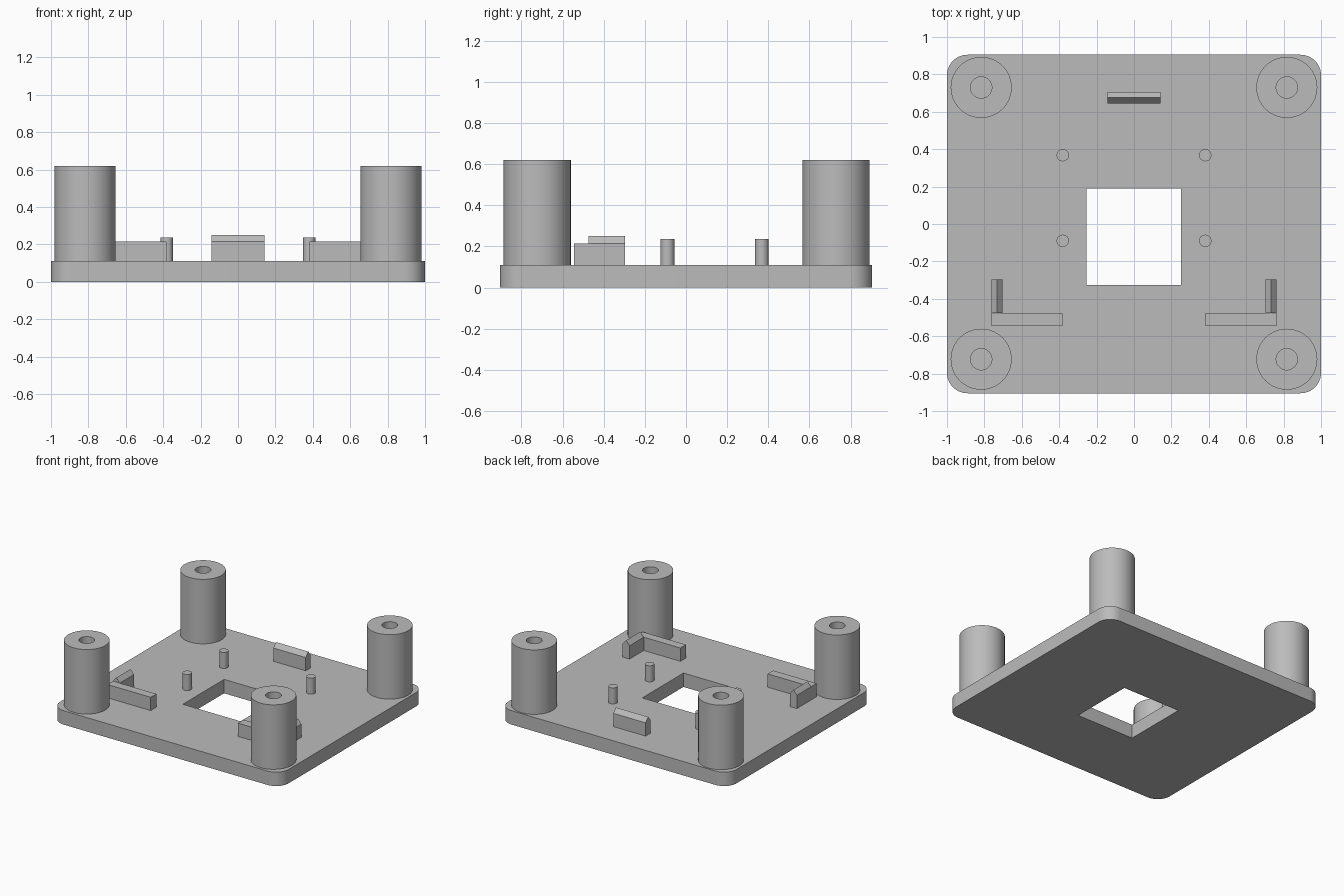
import bpy, bmesh, math
from mathutils import Vector

cube = bpy.data.objects.get("Cube")
if cube:
    bpy.data.objects.remove(cube, do_unlink=True)

grey = bpy.data.materials.new("plain grey")
grey.use_nodes = True
grey.diffuse_color = (0.5, 0.5, 0.5, 1)
grey.node_tree.nodes["Principled BSDF"].inputs["Base Color"].default_value = (0.5, 0.5, 0.5, 1)

PLATE_TOP = 0.11
WALL_TOP = 0.215
RIDGE_TOP = 0.25


def finish(name, bm, smooth=False):
    """Turn a bmesh into a named grey object."""
    bmesh.ops.recalc_face_normals(bm, faces=bm.faces)
    mesh = bpy.data.meshes.new(name)
    bm.to_mesh(mesh)
    bm.free()
    mesh.materials.append(grey)
    obj = bpy.data.objects.new(name, mesh)
    bpy.context.collection.objects.link(obj)
    bpy.ops.object.select_all(action='DESELECT')
    obj.select_set(True)
    bpy.context.view_layer.objects.active = obj
    if smooth:
        bpy.ops.object.shade_smooth_by_angle(angle=math.radians(35))
    return obj


def extrude(name, points, offset, smooth=False):
    """Solid made by sweeping a flat outline along an offset."""
    bm = bmesh.new()
    face = bm.faces.new([bm.verts.new(p) for p in points])
    moved = bmesh.ops.extrude_face_region(bm, geom=[face], use_keep_orig=True)["geom"]
    bmesh.ops.translate(bm, vec=offset, verts=[v for v in moved if isinstance(v, bmesh.types.BMVert)])
    return finish(name, bm, smooth)


def box(name, x0, x1, y0, y1, z0, z1):
    return extrude(name, [(x0, y0, z0), (x1, y0, z0), (x1, y1, z0), (x0, y1, z0)], (0, 0, z1 - z0))


def lathe(name, profile, x, y, steps):
    """Spin a radius/height profile around a vertical axis."""
    bm = bmesh.new()
    verts = [bm.verts.new((r, 0, z)) for r, z in profile]
    edges = [bm.edges.new(pair) for pair in zip(verts, verts[1:])]
    bmesh.ops.spin(bm, geom=verts + edges, cent=(0, 0, 0), axis=(0, 0, 1),
                   angle=math.tau, steps=steps, use_duplicate=False)
    bmesh.ops.remove_doubles(bm, verts=bm.verts, dist=0.0005)
    bmesh.ops.translate(bm, vec=(x, y, 0), verts=bm.verts)
    return finish(name, bm, smooth=True)


def ridge(name, start, length_axis, length, across, width):
    """Low wall with a pitched top."""
    outline = [(0, PLATE_TOP), (width, PLATE_TOP), (width, WALL_TOP),
               (width / 2, RIDGE_TOP), (0, WALL_TOP)]
    base, side = Vector(start), Vector(across)
    points = [base + side * w + Vector((0, 0, z)) for w, z in outline]
    return extrude(name, points, Vector(length_axis) * length)


# Base plate with rounded corners
RADIUS, HALF_X, HALF_Y, ARC = 0.11, 1.0, 0.905, 12
outline = []
for i, (sx, sy) in enumerate([(1, 1), (-1, 1), (-1, -1), (1, -1)]):
    for k in range(ARC + 1):
        a = math.pi / 2 * (i + k / ARC)
        outline.append((sx * (HALF_X - RADIUS) + RADIUS * math.cos(a),
                        sy * (HALF_Y - RADIUS) + RADIUS * math.sin(a), 0))
plate = extrude("base_plate", outline, (0, 0, PLATE_TOP), smooth=True)

# Square window through the plate
cutter = box("window_cutter", -0.255, 0.25, -0.325, 0.19, -0.1, 0.3)
cutter.hide_render = True
cut = plate.modifiers.new("window", 'BOOLEAN')
cut.operation = 'DIFFERENCE'
cut.solver = 'EXACT'
cut.object = cutter
bpy.context.view_layer.objects.active = plate
bpy.ops.object.modifier_apply(modifier=cut.name)
bpy.data.objects.remove(cutter, do_unlink=True)

for side, s in (("left", 1), ("right", -1)):
    # Hollow corner posts
    for end, y in (("front", -0.723), ("back", 0.73)):
        lathe(f"{end}_{side}_post",
              [(0.163, PLATE_TOP), (0.163, 0.62), (0.057, 0.62), (0.057, PLATE_TOP)],
              s * 0.817, y, 64)
    # Locating pegs
    for end, y in (("front", -0.09), ("back", 0.368)):
        lathe(f"{end}_{side}_peg",
              [(0.033, PLATE_TOP), (0.033, 0.237), (0, 0.237)], s * 0.381, y, 32)
    # Corner bracket: front wall and ridged side clip
    x0, x1 = sorted((s * 0.382, s * 0.762))
    box(f"{side}_bracket_wall", x0, x1, -0.545, -0.475, PLATE_TOP, WALL_TOP)
    ridge(f"{side}_bracket_clip", (s * 0.762, -0.475, 0), (0, 1, 0), 0.178, (-s, 0, 0), 0.06)

# Ridged clip at the back
ridge("back_clip", (-0.142, 0.645, 0), (1, 0, 0), 0.283, (0, 1, 0), 0.062)
